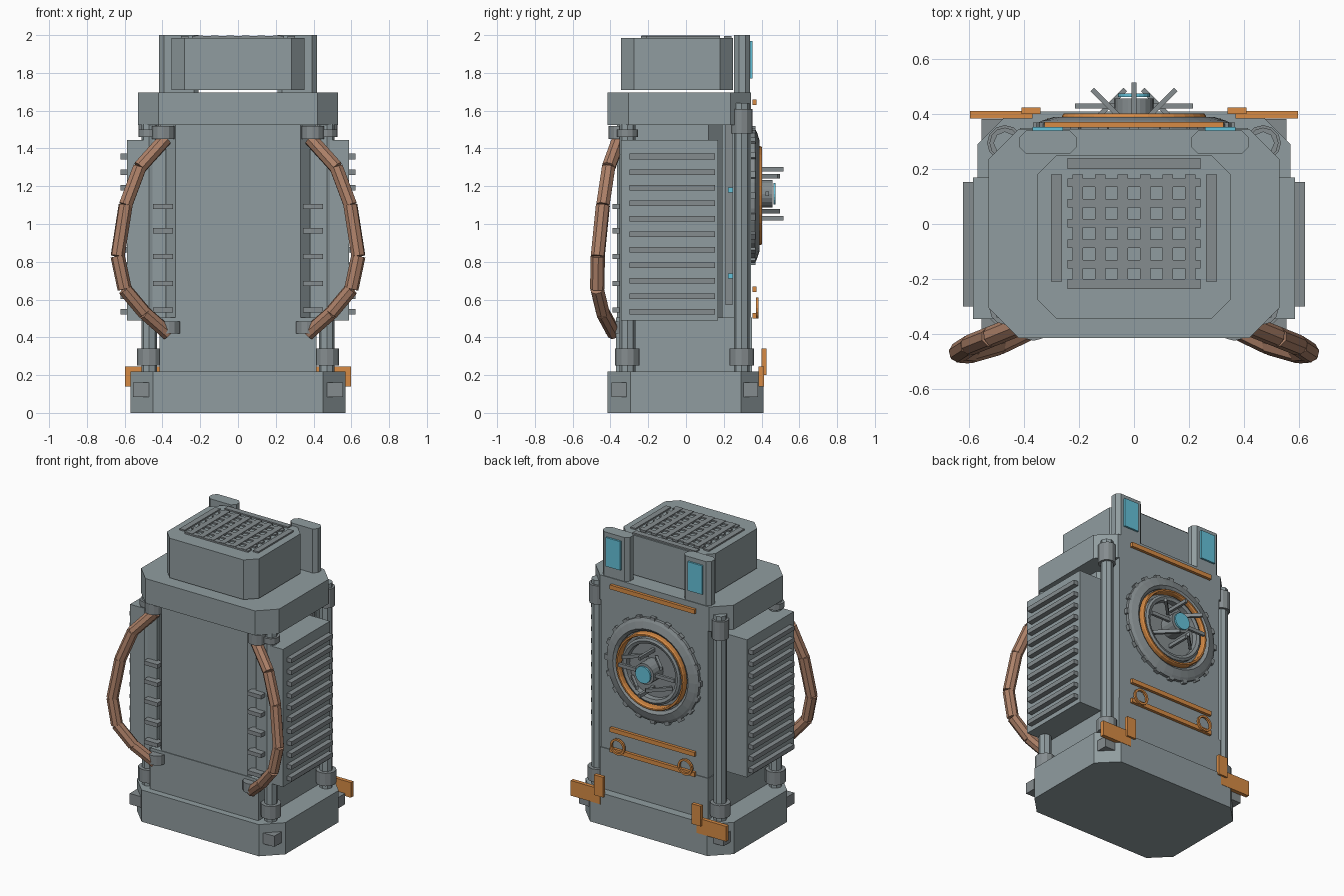
import bpy, bmesh, math
from mathutils import Vector, Matrix

if "Cube" in bpy.data.objects:
    bpy.data.objects.remove(bpy.data.objects["Cube"])


def material(name, rgb):
    m = bpy.data.materials.new(name)
    m.diffuse_color = (*rgb, 1)
    m.use_nodes = True
    m.node_tree.nodes["Principled BSDF"].inputs["Base Color"].default_value = m.diffuse_color
    return m


GREY = material("blue_grey_shell", (0.28, 0.335, 0.35))
METAL = material("dark_metal", (0.235, 0.265, 0.275))
ORANGE = material("orange_trim", (0.68, 0.26, 0.06))
BLUE = material("blue_light", (0.13, 0.54, 0.70))
BROWN = material("brown_tube", (0.42, 0.22, 0.14))


def finish(name, bm, mat):
    bmesh.ops.recalc_face_normals(bm, faces=bm.faces)
    me = bpy.data.meshes.new(name)
    bm.to_mesh(me)
    bm.free()
    ob = bpy.data.objects.new(name, me)
    bpy.context.collection.objects.link(ob)
    me.materials.append(mat)
    return ob


def add_box(bm, x0, x1, y0, y1, z0, z1):
    m = Matrix.Translation(((x0 + x1) / 2, (y0 + y1) / 2, (z0 + z1) / 2))
    bmesh.ops.create_cube(bm, size=1, matrix=m @ Matrix.Diagonal((x1 - x0, y1 - y0, z1 - z0, 1)))


def boxes(name, items, mat=GREY, mirror=False):
    bm = bmesh.new()
    for b in items:
        add_box(bm, *b)
        if mirror:
            add_box(bm, -b[1], -b[0], *b[2:])
    return finish(name, bm, mat)


def add_rod(bm, a, b, r, sides):
    a, b = Vector(a), Vector(b)
    m = Matrix.Translation((a + b) / 2) @ (b - a).to_track_quat('Z', 'Y').to_matrix().to_4x4()
    bmesh.ops.create_cone(bm, cap_ends=True, segments=sides, radius1=r, radius2=r,
                          depth=(b - a).length, matrix=m)


def rods(name, items, sides=12, mat=GREY, mirror=False):
    bm = bmesh.new()
    for a, b, r in items:
        for s in ((1, -1) if mirror else (1,)):
            add_rod(bm, (a[0] * s, a[1], a[2]), (b[0] * s, b[1], b[2]), r, sides)
    return finish(name, bm, mat)


def prism(name, x, y0, y1, z0, z1, c, cx=0, mat=GREY):
    """Box with its four upright edges cut off."""
    bm = bmesh.new()
    pts = [(-x + c, y0), (x - c, y0), (x, y0 + c), (x, y1 - c),
           (x - c, y1), (-x + c, y1), (-x, y1 - c), (-x, y0 + c)]
    f = bm.faces.new([bm.verts.new((cx + px, py, z0)) for px, py in pts])
    ext = bmesh.ops.extrude_face_region(bm, geom=[f])["geom"]
    bmesh.ops.translate(bm, vec=(0, 0, z1 - z0), verts=[v for v in ext if isinstance(v, bmesh.types.BMVert)])
    if f.is_valid and len(bm.faces) < 10:
        bm.faces.new([v for v in bm.verts if abs(v.co.z - z0) < 1e-6])
    return finish(name, bm, mat)


def lathe(name, profile, centre, mat=GREY, steps=32):
    """Closed (radius, y) profile turned about an axis along y."""
    bm = bmesh.new()
    rings = []
    for i in range(steps):
        a = 2 * math.pi * i / steps
        rings.append([bm.verts.new((centre[0] + r * math.cos(a), y, centre[1] + r * math.sin(a)))
                      for r, y in profile])
    n = len(profile)
    for i in range(steps):
        p, q = rings[i], rings[(i + 1) % steps]
        for j in range(n):
            k = (j + 1) % n
            bm.faces.new((p[j], p[k], q[k], q[j]))
    return finish(name, bm, mat)


# Main stacked body
prism("base", 0.57, -0.415, 0.41, 0, 0.22, 0.12)
boxes("lower_body", [(-0.415, 0.415, -0.37, 0.35, 0.22, 0.505)])
prism("upper_body", 0.41, -0.365, 0.20, 0.505, 1.525, 0.08)
prism("cap", 0.53, -0.415, 0.345, 1.525, 1.695, 0.11)
prism("head", 0.353, -0.345, 0.25, 1.71, 1.985, 0.07)
boxes("back_plate", [(-0.41, 0.41, 0.27, 0.345, 0.505, 1.525)])
boxes("back_spacer", [(-0.38, 0.38, 0.19, 0.28, 0.505, 1.525)])
boxes("side_rail", [(0.37, 0.42, 0.21, 0.245, 0.57, 1.525)], METAL, mirror=True)
boxes("side_light", [(0.41, 0.43, 0.222, 0.25, z - 0.014, z + 0.014) for z in (1.18, 0.725)],
      BLUE, mirror=True)
boxes("corner_bumper", [(0.47, 0.555, y - 0.04, y + 0.04, 0.085, 0.16) for y in (-0.355, 0.342)],
      METAL, mirror=True)

# Top grille: crossed bars and a rim
bars = [(-0.243, 0.243, y - 0.0155, y + 0.0155, 1.98, 1.995)
        for y in (0.15 - 0.074 * i for i in range(6))]
bars += [(x - 0.019, x + 0.019, -0.235, 0.18, 1.98, 1.998)
         for x in (-0.205 + 0.082 * i for i in range(6))]
boxes("top_grille", bars, METAL)
boxes("grille_end_rail", [(-0.243, 0.243, 0.2, 0.24, 1.98, 1.995),
                          (-0.243, 0.243, -0.237, -0.2, 1.98, 1.995)], METAL)
boxes("grille_side_rail", [(0.262, 0.302, -0.21, 0.18, 1.98, 1.995)], METAL, mirror=True)

# Rear towers with lit panels
for s, side in ((-1, "left"), (1, "right")):
    prism("tower_" + side, 0.105, 0.255, 0.34, 1.64, 2.0, 0.025, cx=s * 0.313)
boxes("tower_light", [(0.258, 0.37, 0.335, 0.353, 1.77, 1.97)], BLUE, mirror=True)

# Side heat sinks
boxes("heat_sink", [(0.38, 0.587, -0.345, 0.17, 0.49, 1.445)], mirror=True)
boxes("heat_sink_fin", [(0.58, 0.622, -0.3, 0.153, z - 0.015, z + 0.015)
                        for z in (0.535 + 0.0822 * i for i in range(11))], METAL, mirror=True)

# Corner posts with collars
posts, collars = [], []
for y, top in ((-0.31, 1.53), (0.295, 1.64)):
    posts.append(((0.47, y, 0.22), (0.47, y, top), 0.042))
    collars.append(((0.47, y, 0.25), (0.47, y, 0.34), 0.065))
    collars.append(((0.47, y, top - 0.16 if y > 0 else 1.46), (0.47, y, top - 0.03), 0.056))
rods("corner_post", posts, 8, mirror=True)
rods("post_collar", collars, 12, METAL, mirror=True)

# Front rungs
boxes("front_rung", [(0.345, 0.45, -0.39, -0.33, z - 0.014, z + 0.014)
                     for z in (1.093, 0.965, 0.828, 0.685, 0.545)], METAL, mirror=True)

# Bent tube handles and their mounts
path = [(0.385, -0.355, 1.45), (0.52, -0.41, 1.30), (0.595, -0.44, 1.10), (0.637, -0.467, 0.83),
        (0.60, -0.47, 0.655), (0.495, -0.44, 0.53), (0.37, -0.38, 0.42)]
rods("tube_handle", [(a, b, 0.038) for a, b in zip(path, path[1:])], 8, BROWN, mirror=True)
rods("handle_mount", [((0.395, -0.35, 1.45), (0.395, -0.35, 1.52), 0.06),
                      ((0.365, -0.365, 0.42), (0.365, -0.365, 0.485), 0.06)], 12, METAL, mirror=True)

# Rear round turbine: backing, stepped rings, teeth
C = (0, 1.15)
rods("turbine_backing", [((0, 0.33, C[1]), (0, 0.352, C[1]), 0.34)], 32, METAL)
lathe("turbine_outer_ring", [(0.355, 0.335), (0.355, 0.365), (0.335, 0.376), (0.29, 0.39),
                             (0.27, 0.375), (0.27, 0.335)], C, METAL)
lathe("turbine_orange_ring", [(0.262, 0.35), (0.262, 0.393), (0.257, 0.402), (0.247, 0.402),
                              (0.242, 0.393), (0.242, 0.35)], C, ORANGE)
lathe("turbine_inner_ring", [(0.225, 0.345), (0.225, 0.385), (0.21, 0.393), (0.19, 0.385),
                             (0.185, 0.345)], C, METAL)
bm = bmesh.new()
for i in range(20):
    a = 2 * math.pi * i / 20
    m = (Matrix.Translation((0, 0.352, C[1])) @ Matrix.Rotation(a, 4, 'Y')
         @ Matrix.Translation((0.352, 0, 0)) @ Matrix.Diagonal((0.032, 0.034, 0.036, 1)))
    bmesh.ops.create_cube(bm, size=1, matrix=m)
finish("turbine_teeth", bm, METAL)

# Turbine blades twist progressively around the hub
bm = bmesh.new()
for i in range(8):
    a = math.pi / 4 * i
    m = (Matrix.Translation((0.13 * math.cos(a), 0.43, C[1] + 0.01 + 0.13 * math.sin(a)))
         @ Matrix.Rotation(a, 4, 'Z') @ Matrix.Diagonal((0.17, 0.018, 0.024, 1)))
    bmesh.ops.create_cube(bm, size=1, matrix=m)
finish("turbine_blade", bm, METAL)
rods("turbine_hub", [((0, 0.34, C[1] + 0.01), (0, 0.457, C[1] + 0.01), 0.072)], 20, METAL)
rods("hub_light", [((0, 0.463, C[1] + 0.01), (0, 0.475, C[1] + 0.01), 0.058)], 20, BLUE)

# Orange trim on the back
boxes("back_trim_strip", [(-0.325, 0.325, 0.352, 0.372, z - 0.015, z + 0.015)
                          for z in (1.645, 0.655, 0.515)], ORANGE)
for s, side in ((-1, "left"), (1, "right")):
    lathe("trim_ring_" + side, [(0.056, 0.37), (0.056, 0.385), (0.042, 0.385), (0.042, 0.37)],
          (s * 0.26, 0.555), ORANGE, 16)
boxes("base_bracket", [(0.37, 0.597, 0.385, 0.412, 0.14, 0.245),
                       (0.34, 0.41, 0.40, 0.425, 0.2, 0.34)], ORANGE, mirror=True)
